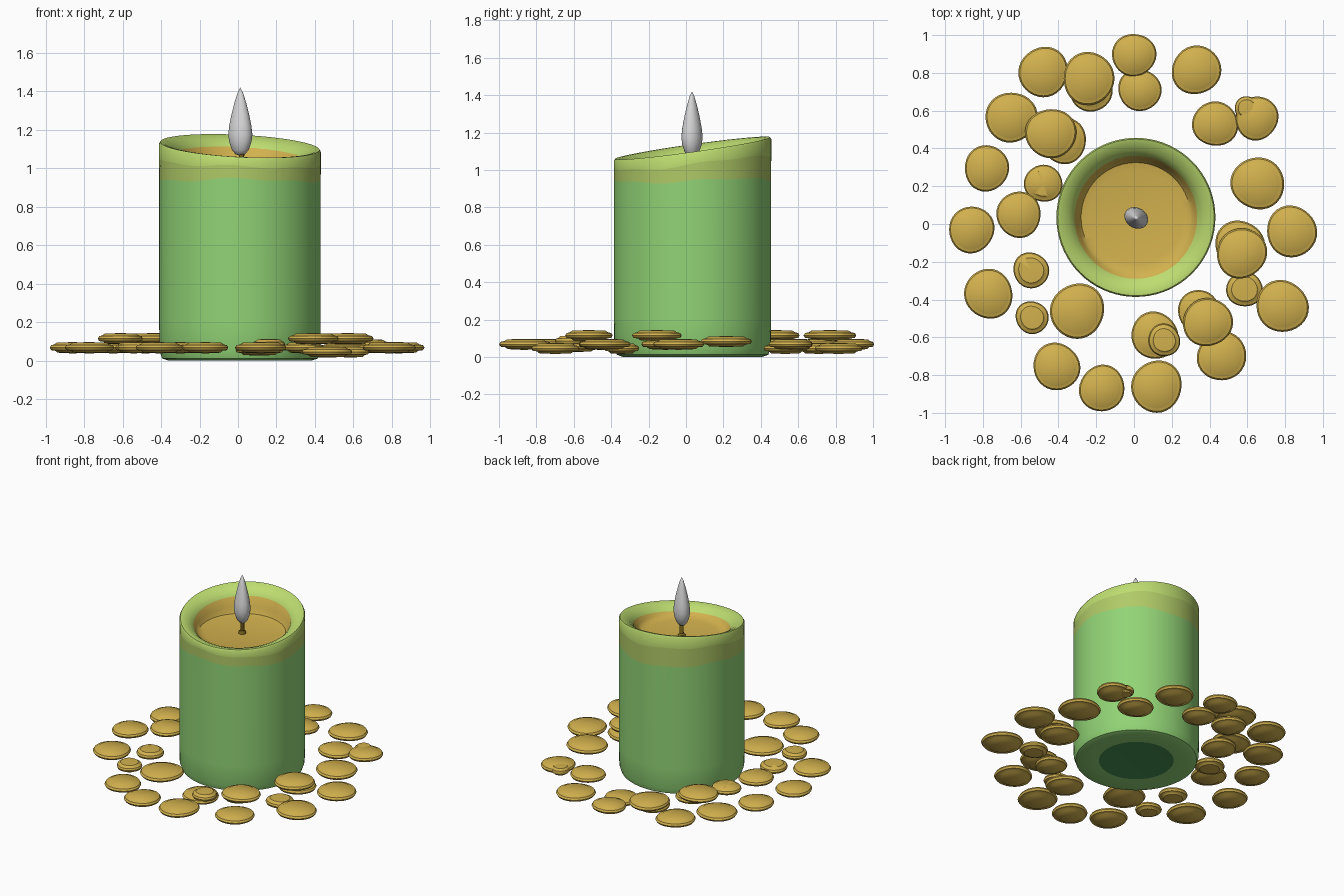
import bpy, bmesh, math, random

if "Cube" in bpy.data.objects:
    bpy.data.objects.remove(bpy.data.objects["Cube"])
random.seed(4)

def mat(name, r, g, b):
    m = bpy.data.materials.new(name)
    lin = [((c / 255 + 0.055) / 1.055) ** 2.4 for c in (r, g, b)]
    m.diffuse_color = (*lin, 1)
    m.use_nodes = True
    m.node_tree.nodes["Principled BSDF"].inputs["Base Color"].default_value = m.diffuse_color
    return m

GREEN = mat("candle green", 146, 212, 118)
BAND = mat("olive band", 176, 202, 103)
RIM = mat("lime rim", 189, 220, 112)
GOLD = mat("gold", 210, 177, 78)
WICK = mat("dark wick", 122, 98, 28)
FLAME = mat("pale flame", 215, 215, 215)
BASE = mat("dark green base", 72, 145, 82)

def lathe(name, rows, point, n, mats, row_mats=None, angle=40):
    """Skin rings; point(row, angle) gives the position; ends are closed by fans."""
    bm = bmesh.new()
    rings = []
    for row in rows:
        if row[0] == 0:
            rings.append([bm.verts.new(point(row, 0))] * n)
        else:
            rings.append([bm.verts.new(point(row, 2 * math.pi * i / n)) for i in range(n)])
    for k in range(len(rings) - 1):
        a, b = rings[k], rings[k + 1]
        for i in range(n):
            j = (i + 1) % n
            vs = []
            for v in (a[i], a[j], b[j], b[i]):
                if v not in vs:
                    vs.append(v)
            f = bm.faces.new(vs)
            f.material_index = row_mats[k] if row_mats else 0
    bmesh.ops.recalc_face_normals(bm, faces=bm.faces)
    me = bpy.data.meshes.new(name)
    bm.to_mesh(me)
    bm.free()
    for m in mats:
        me.materials.append(m)
    ob = bpy.data.objects.new(name, me)
    bpy.context.collection.objects.link(ob)
    bpy.ops.object.select_all(action='DESELECT')
    ob.select_set(True)
    bpy.context.view_layer.objects.active = ob
    bpy.ops.object.shade_smooth_by_angle(angle=math.radians(angle))
    return ob

CX, CY = 0.01, 0.035

# candle: radius, height, how much of the slanted top applies, colour wobble
def candle_point(row, a):
    r, z, slant, wob = row
    x, y = r * math.cos(a), r * math.sin(a)
    z += slant * (0.14 * y - 0.05 * x)
    z += wob * (math.sin(3 * a) + 0.6 * math.sin(7 * a + 1))
    return (CX + x, CY + y, z)

candle_rows = [
    (0, 0.012, 0, 0), (0.25, 0.008, 0, 0), (0.37, 0.0, 0, 0), (0.405, 0.012, 0, 0),
    (0.418, 0.05, 0, 0), (0.42, 0.2, 0, 0), (0.42, 0.945, 0.12, 0.009),
    (0.421, 1.045, 0.7, 0.008), (0.421, 1.105, 1, 0), (0.414, 1.117, 1, 0),
    (0.395, 1.115, 1, 0), (0.355, 1.095, 1, 0), (0.325, 1.065, 1, 0),
    (0.31, 1.025, 0.4, 0), (0.29, 0.998, 0, 0), (0.25, 0.99, 0, 0), (0, 0.988, 0, 0)]
lathe("candle", candle_rows, candle_point, 72, [GREEN, BAND, RIM, GOLD, BASE],
      [4, 0, 0, 0, 0, 0, 1, 2, 2, 2, 2, 2, 3, 3, 3, 3])

# wick, slightly leaning, with a small foot in the wax pool
def wick_point(row, a):
    r, z, dx = row
    return (CX + dx + r * math.cos(a), CY - dx + r * math.sin(a), z)

lathe("wick", [(0, 0.98, 0), (0.026, 0.985, 0), (0.024, 1.0, 0), (0.014, 1.01, 0.002),
               (0.013, 1.06, 0.008), (0.014, 1.11, 0.02), (0, 1.12, 0.024)],
      wick_point, 10, [WICK])

# teardrop flame
def flame_point(row, a):
    r, z = row
    u, v = r * math.cos(a), 0.82 * r * math.sin(a)
    t = math.radians(-30)
    return (CX + 0.002 + u * math.cos(t) - v * math.sin(t),
            CY - 0.003 + u * math.sin(t) + v * math.cos(t), z)

lathe("flame", [(0, 1.065), (0.025, 1.073), (0.045, 1.095), (0.06, 1.135), (0.066, 1.175),
                (0.06, 1.225), (0.047, 1.285), (0.031, 1.345), (0.014, 1.395), (0, 1.42)],
      flame_point, 24, [FLAME], angle=70)

# coins: x, y, radius, height of the middle
LOW, MID, TOP = 0.046, 0.068, 0.115
coins = [
    (0.0, 0.895, 0.115, MID), (0.03, 0.71, 0.113, LOW), (0.33, 0.815, 0.13, LOW),
    (-0.48, 0.805, 0.132, MID), (-0.24, 0.77, 0.138, TOP), (-0.23, 0.71, 0.115, MID),
    (-0.65, 0.565, 0.135, MID), (-0.44, 0.48, 0.133, TOP), (-0.37, 0.44, 0.12, MID),
    (-0.78, 0.295, 0.12, MID), (-0.48, 0.215, 0.10, MID), (-0.61, 0.05, 0.12, TOP),
    (-0.86, -0.03, 0.122, MID), (-0.77, -0.37, 0.13, MID), (-0.545, -0.245, 0.095, MID),
    (-0.54, -0.495, 0.087, MID), (-0.30, -0.46, 0.145, MID), (-0.41, -0.755, 0.125, MID),
    (-0.17, -0.87, 0.122, MID), (0.12, -0.86, 0.136, MID), (0.11, -0.59, 0.125, LOW + 0.01),
    (0.16, -0.615, 0.085, 0.085), (0.39, -0.52, 0.13, TOP), (0.34, -0.46, 0.11, MID),
    (0.465, -0.70, 0.13, LOW), (0.585, -0.345, 0.095, LOW), (0.785, -0.435, 0.138, MID),
    (0.57, -0.155, 0.133, TOP), (0.56, -0.11, 0.13, MID), (0.835, -0.04, 0.135, MID),
    (0.655, 0.215, 0.14, MID + 0.015), (0.43, 0.53, 0.12, LOW), (0.65, 0.56, 0.115, MID),
    (0.595, 0.615, 0.062, MID)]
coin_rows = [(0, -0.03), (0.66, -0.026), (0.76, -0.016), (0.94, -0.013), (1, 0),
             (0.94, 0.013), (0.80, 0.017), (0.70, 0.026), (0, 0.029)]

for k, (x, y, rad, z0) in enumerate(coins):
    p1, p2 = random.uniform(0, 6.28), random.uniform(0, 6.28)

    def coin_point(row, a):
        r = row[0] * rad * (1 + 0.025 * math.sin(2 * a + p1) + 0.018 * math.sin(3 * a + p2))
        return (x + r * math.cos(a), y + r * math.sin(a), z0 + row[1])

    lathe("coin_%02d" % (k + 1), coin_rows, coin_point, 32, [GOLD])
